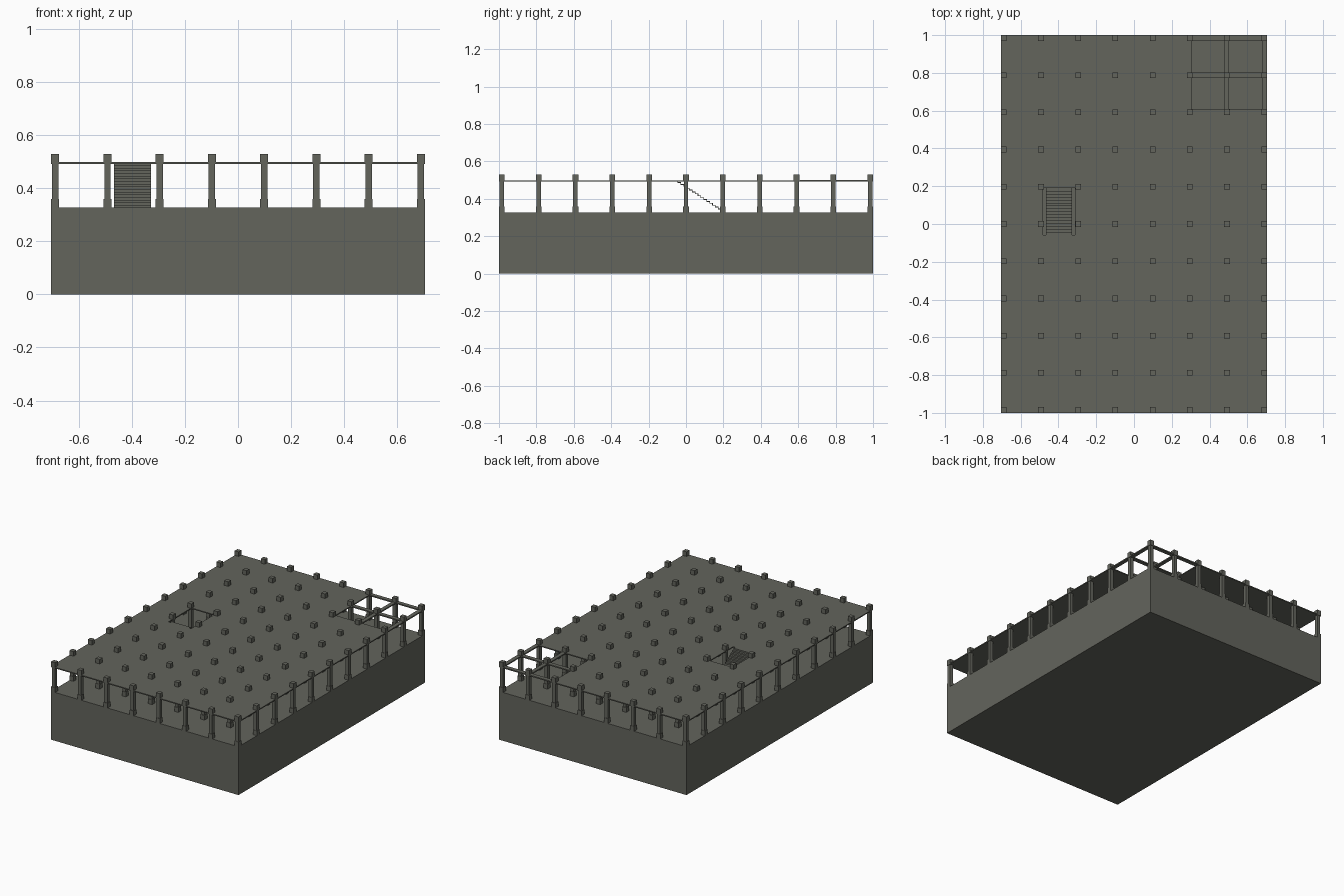
import bpy, bmesh

if "Cube" in bpy.data.objects:
    bpy.data.objects.remove(bpy.data.objects["Cube"])

stone = bpy.data.materials.new("dark olive grey stone")
stone.diffuse_color = (0.125, 0.128, 0.108, 1)
stone.use_nodes = True
stone.node_tree.nodes["Principled BSDF"].inputs["Base Color"].default_value = stone.diffuse_color

FLOOR, DECK_LOW, DECK_TOP, CAP_TOP = 0.328, 0.492, 0.499, 0.53
HX, HY = 0.704, 1.0


def finish(name, bm):
    """Turn a bmesh into a named flat-shaded object."""
    bmesh.ops.recalc_face_normals(bm, faces=bm.faces)
    me = bpy.data.meshes.new(name)
    bm.to_mesh(me)
    bm.free()
    me.materials.append(stone)
    ob = bpy.data.objects.new(name, me)
    bpy.context.collection.objects.link(ob)
    return ob


def add_box(bm, x0, x1, y0, y1, z0, z1):
    verts = bmesh.ops.create_cube(bm, size=1)["verts"]
    for v in verts:
        v.co.x = x1 if v.co.x > 0 else x0
        v.co.y = y1 if v.co.y > 0 else y0
        v.co.z = z1 if v.co.z > 0 else z0


def box(name, *dims):
    bm = bmesh.new()
    add_box(bm, *dims)
    return finish(name, bm)


# Solid base block
box("base_block", -HX, HX, -HY, HY, 0, FLOOR)

# Grid of columns: wide foot, slimmer shaft, cap through the deck
bm = bmesh.new()
for i in range(8):
    for j in range(11):
        x, y = -0.689 + i * 0.19686, -0.985 + j * 0.197
        for r, z0, z1 in ((0.015, FLOOR, 0.36),
                          (0.012, 0.36, DECK_LOW),
                          (0.015, DECK_LOW, CAP_TOP)):
            add_box(bm, x - r, x + r, y - r, y + r, z0, z1)
finish("columns", bm)

# Thin deck with a stair opening and an open corner
xs = [-HX, -0.483, -0.312, 0.305, HX]
ys = [-HY, -0.058, 0.19, 0.61, HY]
bm = bmesh.new()
grid = [[bm.verts.new((x, y, DECK_TOP)) for y in ys] for x in xs]
for i in range(4):
    for j in range(4):
        if (i, j) in ((1, 1), (3, 3)):
            continue
        bm.faces.new((grid[i][j], grid[i + 1][j],
                      grid[i + 1][j + 1], grid[i][j + 1]))
bm.normal_update()
deck = finish("deck", bm)
solid = deck.modifiers.new("thickness", "SOLIDIFY")
solid.thickness = DECK_TOP - DECK_LOW
solid.offset = -1

# Beams across the open corner
bm = bmesh.new()
for x0, x1 in ((0.478, 0.504), (0.677, HX)):
    add_box(bm, x0, x1, 0.61, HY, DECK_LOW, DECK_TOP + 0.001)
for y0, y1 in ((0.775, 0.803), (0.972, HY)):
    add_box(bm, 0.305, HX, y0, y1, DECK_LOW, DECK_TOP + 0.001)
finish("corner_beams", bm)

# Thin folded staircase descending towards the back
STEPS, Y_TOP, Y_END = 17, -0.058, 0.205
run, rise = (Y_END - Y_TOP) / STEPS, (DECK_TOP - FLOOR) / STEPS
top = []
for k in range(STEPS):
    top += [(Y_TOP + k * run, DECK_TOP - k * rise),
            (Y_TOP + (k + 1) * run, DECK_TOP - k * rise)]
top.append((Y_END, FLOOR))
low = [(y - 0.003, max(z - 0.004, FLOOR)) for y, z in top[:-1]]
low.append((Y_END - 0.003, FLOOR))
low[0] = (Y_TOP, DECK_TOP - 0.004)
low[1] = (low[1][0], DECK_TOP - 0.004)
bm = bmesh.new()
rows = [[bm.verts.new((x, y, z)) for y, z in line]
        for x in (-0.467, -0.328) for line in (top, low)]
tl, ll, tr, lr = rows
for k in range(len(top) - 1):
    for a, b in ((tl, tr), (ll, lr), (tl, ll), (tr, lr)):
        bm.faces.new((a[k], a[k + 1], b[k + 1], b[k]))
for k in (0, -1):
    bm.faces.new((tl[k], tr[k], lr[k], ll[k]))
finish("staircase", bm)
